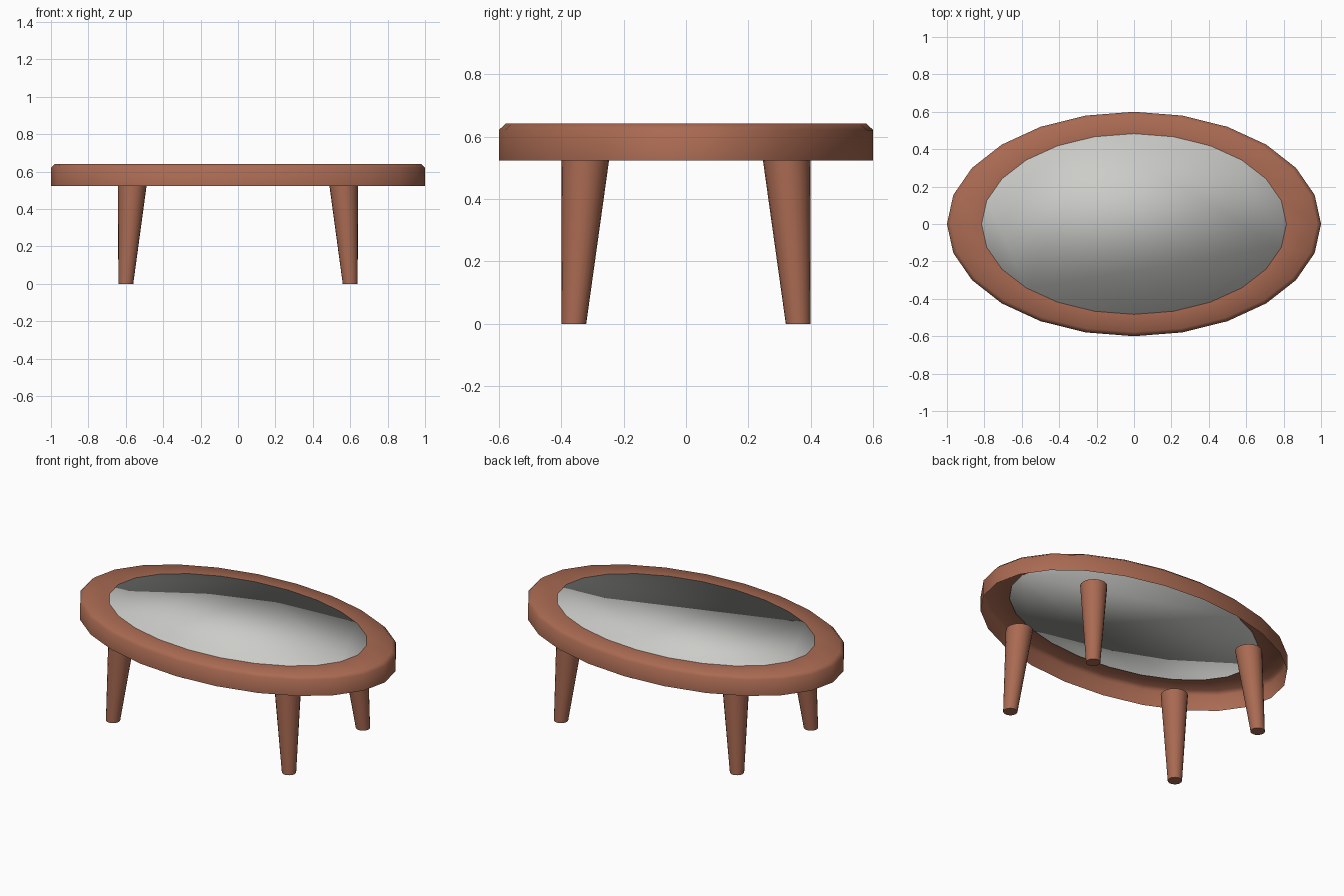
import bpy, bmesh, math

if "Cube" in bpy.data.objects:
    bpy.data.objects.remove(bpy.data.objects["Cube"])

N = 24            # sides of the oval top
TOP, BOTTOM = 0.642, 0.523


def material(name, rgb):
    m = bpy.data.materials.new(name)
    m.diffuse_color = (*rgb, 1)
    m.use_nodes = True
    m.node_tree.nodes["Principled BSDF"].inputs["Base Color"].default_value = m.diffuse_color
    return m


wood = material("reddish wood", (0.40, 0.145, 0.085))
glass = material("pale glass", (0.60, 0.60, 0.58))


def loft(name, rings, mat, cap_start=False, cap_end=False, smooth_angle=None):
    """Skin a list of rings, each (cx, cy, rx, ry, z, sides)."""
    bm = bmesh.new()
    loops = []
    for cx, cy, rx, ry, z, n in rings:
        loops.append([bm.verts.new((cx + rx * math.cos(2 * math.pi * i / n),
                                    cy + ry * math.sin(2 * math.pi * i / n), z))
                      for i in range(n)])
    for a, b in zip(loops, loops[1:]):
        n = len(a)
        for i in range(n):
            j = (i + 1) % n
            bm.faces.new((a[i], a[j], b[j], b[i]))
    if cap_start:
        bm.faces.new(loops[0][::-1])
    if cap_end:
        bm.faces.new(loops[-1])
    for f in bm.faces:
        f.smooth = True
    me = bpy.data.meshes.new(name)
    bm.to_mesh(me)
    bm.free()
    me.materials.append(mat)
    ob = bpy.data.objects.new(name, me)
    bpy.context.collection.objects.link(ob)
    if smooth_angle is not None:
        bpy.ops.object.select_all(action='DESELECT')
        ob.select_set(True)
        bpy.context.view_layer.objects.active = ob
        bpy.ops.object.shade_smooth_by_angle(angle=math.radians(smooth_angle))
    return ob


# Hollow wooden rim: upright wall, small chamfer, flat ring around the glass
loft("table_rim", [
    (0, 0, 1.0, 0.6, BOTTOM, N),
    (0, 0, 1.0, 0.6, TOP - 0.02, N),
    (0, 0, 0.978, 0.578, TOP, N),
    (0, 0, 0.815, 0.483, TOP, N),
], wood)

# Thin glass panel flush with the rim
loft("glass_panel", [
    (0, 0, 0.815, 0.483, TOP - 0.006, N),
    (0, 0, 0.815, 0.483, TOP, N),
], glass, True, True)

# Four tapered legs, outer sides upright
for sx, side in ((-1, "left"), (1, "right")):
    for sy, end in ((-1, "front"), (1, "back")):
        loft(f"{end}_{side}_leg", [
            (sx * 0.60, sy * 0.36, 0.04, 0.04, 0, 20),
            (sx * 0.565, sy * 0.323, 0.076, 0.076, BOTTOM, 20),
        ], wood, True, True, 40)
